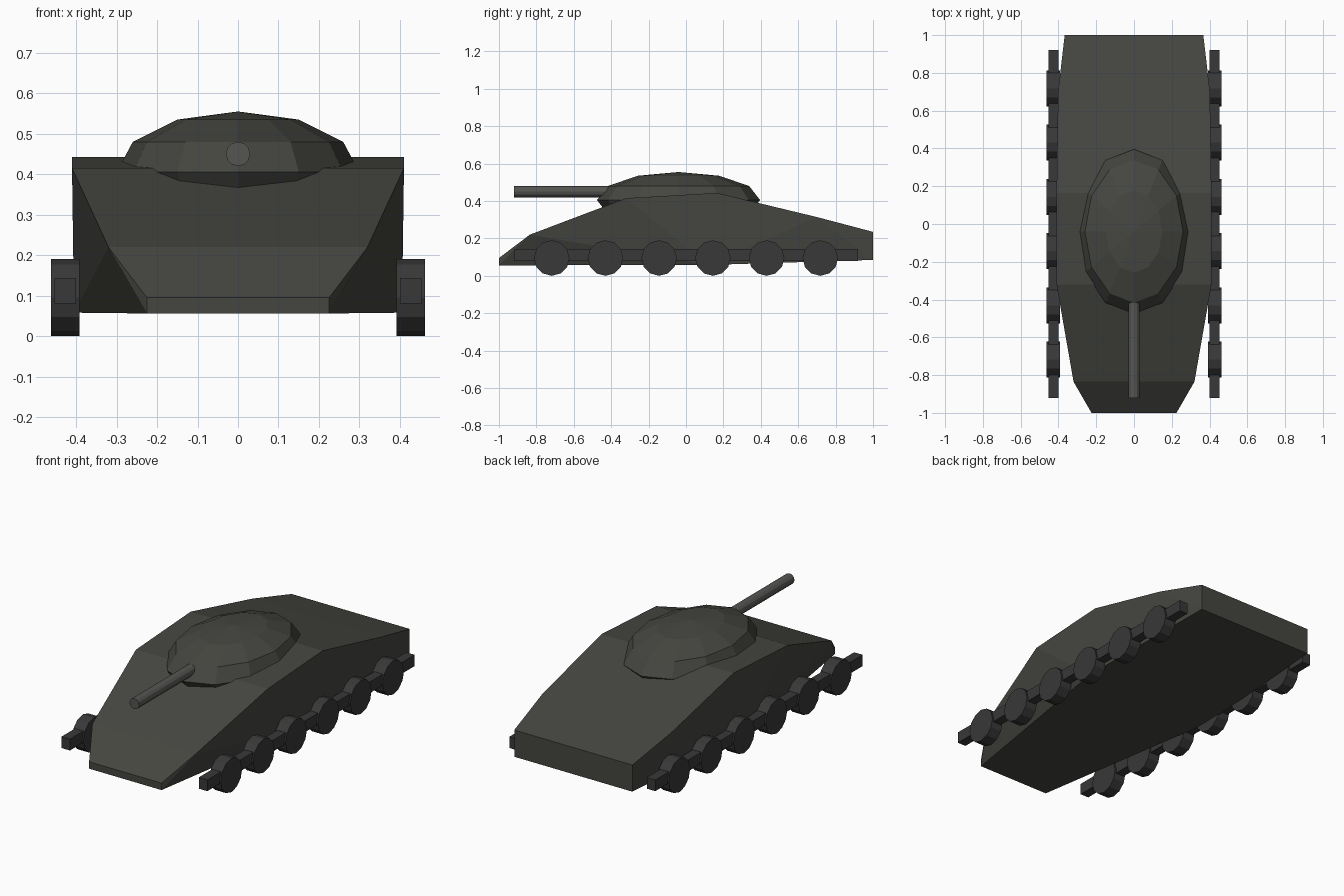
import bpy, bmesh
from math import radians

if "Cube" in bpy.data.objects:
    bpy.data.objects.remove(bpy.data.objects["Cube"])


def material(name, rgb):
    m = bpy.data.materials.new(name)
    m.diffuse_color = (*rgb, 1)
    m.use_nodes = True
    m.node_tree.nodes["Principled BSDF"].inputs["Base Color"].default_value = m.diffuse_color
    return m


ARMOUR = material("armour", (0.06, 0.06, 0.052))
RUNNING = material("running_gear", (0.04, 0.04, 0.04))
METAL = material("gun_metal", (0.09, 0.09, 0.083))


def finish(name, mat):
    ob = bpy.context.object
    ob.name = name
    ob.data.materials.append(mat)
    return ob


def cylinder(name, mat, radius, depth, loc, rot):
    bpy.ops.mesh.primitive_cylinder_add(vertices=12, radius=radius, depth=depth,
                                        location=loc, rotation=rot)
    return finish(name, mat)


# Hull: faceted convex body from half-width / y / z profile points
profile = [
    (0.225, -1.0, 0.095), (0.32, -0.835, 0.22), (0.41, -0.32, 0.415),
    (0.41, 0.165, 0.443), (0.402, 0.7, 0.314), (0.367, 1.0, 0.235),
    (0.225, -1.0, 0.056), (0.405, 0.12, 0.058), (0.367, 1.0, 0.085),
]
bm = bmesh.new()
for x, y, z in profile:
    for s in (-1, 1):
        bm.verts.new((s * x, y, z))
bmesh.ops.convex_hull(bm, input=bm.verts)
bmesh.ops.dissolve_limit(bm, angle_limit=radians(1), verts=bm.verts, edges=bm.edges)
bmesh.ops.recalc_face_normals(bm, faces=bm.faces)
mesh = bpy.data.meshes.new("hull")
bm.to_mesh(mesh)
bm.free()
hull = bpy.data.objects.new("hull", mesh)
bpy.context.collection.objects.link(hull)
mesh.materials.append(ARMOUR)

# Turret: flattened low-poly dome sunk into the hull
bpy.ops.mesh.primitive_uv_sphere_add(segments=12, ring_count=6, radius=1,
                                     location=(0, -0.04, 0.405))
turret = finish("turret", ARMOUR)
turret.scale = (0.3, 0.436, 0.15)

# Gun barrel
cylinder("gun_barrel", METAL, 0.03, 0.56, (0, -0.64, 0.45), (radians(90), 0, 0))

# Running gear: a bar and six road wheels on each side
for side, s in (("left", -1), ("right", 1)):
    bpy.ops.mesh.primitive_cube_add(size=1, location=(s * 0.427, 0, 0.112))
    bar = finish(f"{side}_track_bar", RUNNING)
    bar.scale = (0.053, 1.84, 0.063)
    for i in range(6):
        y = -0.718 + i * 0.2872
        cylinder(f"{side}_wheel_{i + 1}", RUNNING, 0.095, 0.07,
                 (s * 0.427, y, 0.095), (0, radians(90), 0))
